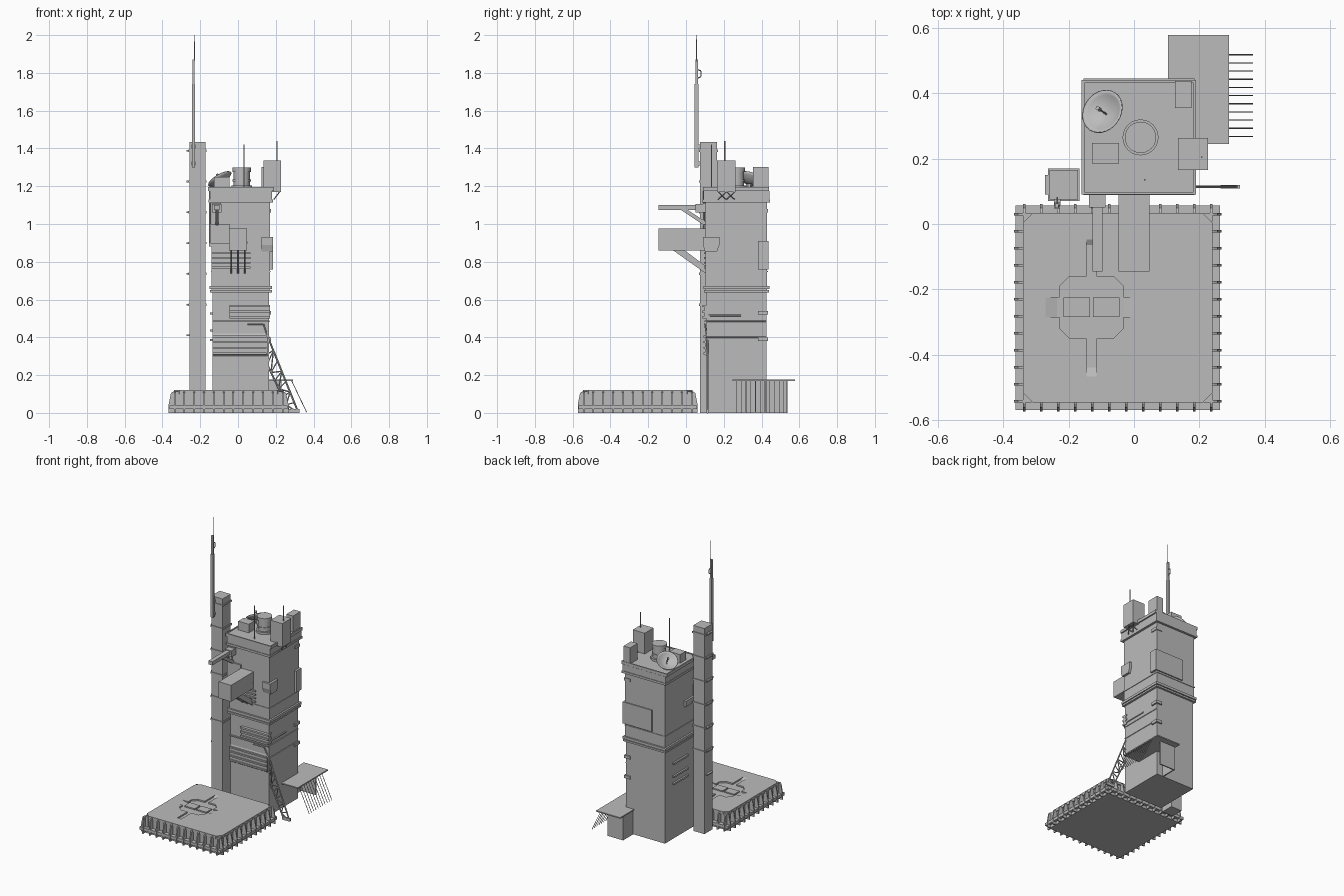
import bpy, bmesh, math
from mathutils import Vector, Matrix

default_cube = bpy.data.objects.get("Cube")
if default_cube:
    bpy.data.objects.remove(default_cube, do_unlink=True)

GREY = (.5, .5, .5, 1)
concrete = bpy.data.materials.new("concrete grey")
concrete.use_nodes = True
concrete.diffuse_color = GREY
concrete.node_tree.nodes["Principled BSDF"].inputs["Base Color"].default_value = GREY


def part(name, *shapes):
    """Join several shapes into one named object."""
    bm = bmesh.new()
    for shape in shapes:
        shape(bm)
    bmesh.ops.recalc_face_normals(bm, faces=bm.faces)
    mesh = bpy.data.meshes.new(name)
    bm.to_mesh(mesh)
    bm.free()
    mesh.materials.append(concrete)
    obj = bpy.data.objects.new(name, mesh)
    bpy.context.scene.collection.objects.link(obj)
    return obj


def around(middle, size):
    return (middle - size / 2, middle + size / 2)


def grown(span, amount):
    return (span[0] - amount, span[1] + amount)


def box(x, y, z, chamfer=0):
    def make(bm):
        verts = bmesh.ops.create_cube(bm, size=2)["verts"]
        upright = {e for v in verts for e in v.link_edges
                   if e.verts[0].co.xy == e.verts[1].co.xy}
        for v in verts:
            v.co = [span[c > 0] for span, c in zip((x, y, z), v.co)]
        if chamfer:
            bmesh.ops.bevel(bm, geom=list(upright), offset=chamfer, segments=1, affect='EDGES')
    return make


def prism(points, along, turn=Matrix()):
    def make(bm):
        start = [bm.verts.new(turn @ Vector(p)) for p in points]
        end = [bm.verts.new(turn @ (Vector(p) + Vector(along))) for p in points]
        bm.faces.new(start)
        bm.faces.new(end)
        for i in range(len(start)):
            bm.faces.new((start[i - 1], start[i], end[i], end[i - 1]))
    return make


def side_profile(x, points):
    """Extrude a y-z outline across an x span."""
    return prism([(x[0], y, z) for y, z in points], (x[1] - x[0], 0, 0))


def rod(start, end, radius, tip=None, sides=6):
    def make(bm):
        start_point, axis = Vector(start), Vector(end) - Vector(start)
        place = Matrix.Translation(start_point + axis / 2) @ axis.to_track_quat('Z', 'Y').to_matrix().to_4x4()
        bmesh.ops.create_cone(bm, cap_ends=True, segments=sides, radius1=radius,
                              radius2=radius if tip is None else tip, depth=axis.length, matrix=place)
    return make


def post(spot, z, radius, tip=None, sides=6):
    return rod((*spot, z[0]), (*spot, z[1]), radius, tip, sides)


def smooth(obj):
    bpy.ops.object.select_all(action='DESELECT')
    bpy.context.view_layer.objects.active = obj
    obj.select_set(True)
    bpy.ops.object.shade_smooth_by_angle()


# Landing pad: an inset floor, a wide ledge, a core and a chamfered deck
PAD_X, PAD_Y, PAD_HALF, DECK = -.05, -.256, .313, .12
pad_x, pad_y = around(PAD_X, PAD_HALF * 2), around(PAD_Y, PAD_HALF * 2)
part("pad_floor", box(grown(pad_x, -.02), grown(pad_y, -.02), (0, .03)))
part("pad_ledge", box(pad_x, pad_y, (.02, .04)))
part("pad_core", box(grown(pad_x, -.03), grown(pad_y, -.03), (.03, .11)))
deck = part("pad_deck", box(grown(pad_x, -.023), grown(pad_y, -.023), (.1, DECK), chamfer=.03))

# Buttress ribs repeated along the four sides
rib_outline = [(-.004, 0), (-.004, .045), (.008, .105), (.02, DECK - .007), (.05, DECK - .007), (.05, 0)]
ribs = []
for side in range(4):
    turn = Matrix.Translation((PAD_X, PAD_Y, 0)) @ Matrix.Rotation(side * math.pi / 2, 4, 'Z')
    for i in range(12):
        offset = (i - 5.5) * .052
        outline = [(offset - .004, depth - PAD_HALF, z) for depth, z in rib_outline]
        ribs.append(prism(outline, (.008, 0, 0), turn))
part("pad_ribs", *ribs)

# Sunken bay in the deck, with ramps running into it
BAY_X, BAY_Y, FLOOR, OVER = -.13, -.255, .107, DECK + .001
long_ramp = [(-.47, OVER), (-.43, FLOOR), (-.07, FLOOR), (-.045, OVER)]
cross_ramp = [(-.275, OVER), (-.225, FLOOR), (-.04, FLOOR), (.005, OVER)]
cutters = [
    part("bay_cutter", box(around(BAY_X, .195), around(BAY_Y, .19), (FLOOR, .2), chamfer=.03)),
    part("long_ramp_cutter", side_profile(around(BAY_X, .03), long_ramp)),
    part("cross_ramp_cutter", prism([(x, BAY_Y - .03, z) for x, z in cross_ramp], (0, .06, 0))),
]
bpy.context.view_layer.objects.active = deck
for cutter in cutters:
    cut = deck.modifiers.new("recess", 'BOOLEAN')
    cut.operation, cut.object, cut.solver = 'DIFFERENCE', cutter, 'EXACT'
    bpy.ops.object.modifier_apply(modifier=cut.name)
    bpy.data.objects.remove(cutter, do_unlink=True)
part("bay_covers", *[box(around(BAY_X + shift, .08), around(BAY_Y, .06), (.1, DECK - .002))
                     for shift in (-.045, .045)])

# Main tower: shaft, ledges and cap
LEFT, RIGHT, FRONT, BACK, ROOF = -.135, .165, .108, .425, 1.19
PROUD = FRONT - .012


def tier(low, high, out):
    return box((LEFT - out, RIGHT + out), (FRONT - out, BACK + out), (low, high))


def front_plate(x, low, high, out=.01):
    return box(x, (FRONT - out, FRONT + out), (low, high))


part("tower_shaft", tier(0, .64, 0))
part("tower_upper_shaft", tier(.64, 1.14, .004))
part("tower_ledges", tier(.638, .65, .014), tier(.655, .672, .016), tier(.745, .752, .008))
part("tower_cap", tier(1.115, 1.13, .02), tier(1.13, 1.175, .016))
cap_x, cap_y = (-.16, .19), (.09, .44)
part("tower_roof", box(cap_x, cap_y, (1.175, ROOF)))
parapet_z = (ROOF, ROOF + .005)
part("parapet", *[box(around(x, .008), cap_y, parapet_z) for x in grown(cap_x, -.004)],
     *[box(cap_x, around(y, .008), parapet_z) for y in grown(cap_y, -.004)])

# Front cladding: apron, louvres, slats and pipes
part("front_apron", side_profile((LEFT, .155), [(FRONT, .3), (.1, .31), (.1, .4), (FRONT, .42)]))
part("front_bands", *[front_plate((LEFT, .15), z, z + .01, out=.016) for z in (.31, .34, .37, .4)],
     front_plate((LEFT, RIGHT), .48, .488))
louvre_x = (-.045, .17)
part("front_louvre", front_plate(louvre_x, .5, .57),
     *[front_plate(louvre_x, z, z + .012, out=.02) for z in (.5, .53, .56)])
part("front_slats", *[front_plate((-.14, .065), z, z + .01, out=.014) for z in (.765, .79, .815, .84)])
part("front_panels", front_plate((-.145, -.045), .9, 1, out=.014),
     front_plate((-.14, -.09), 1.06, 1.11, out=.018))
part("front_pipes", post((-.148, PROUD), (.9, ROOF), .005), post((-.11, PROUD), (.99, 1.09), .005),
     rod((-.145, PROUD, .9), (.05, PROUD, .9), .004))

# Docking arm and upper beam, both carried on braces
arm_y = (-.145, FRONT)
part("docking_arm", box(around(0, .095), arm_y, (.86, .975)))
part("docking_arm_braces", *[
    side_profile(around(x, .008), [(-.07, .862), (-.01, .862), (FRONT, .775), (FRONT, .735)])
    for x in (-.035, 0, .035)])
BEAM = -.112
part("upper_beam", box(around(BEAM, .03), arm_y, (1.075, 1.1)),
     box(around(BEAM, .05), (.05, FRONT), (1.06, 1.105)))
part("upper_beam_brace", side_profile(
    around(BEAM, .016), [(-.035, 1.08), (0, 1.08), (FRONT, 1.01), (FRONT, .985)]))

# Boxes, brackets and pipes on the tower sides
part("corner_pod", side_profile(
    (.125, .185), [(.09, .89), (.1, .855), (.165, .855), (.177, .89), (.177, .93), (.09, .93)]))
part("rear_corner_box", box((-.04, .184), (.38, .437), (.76, .91)))
part("corner_brackets", *[box((.13, .175), (.38, .434), (z, z + .02)) for z in (.38, .52, 1.06)])
part("side_pipes", rod((RIGHT, FRONT, .515), (RIGHT, .29, .515), .006),
     *[rod((RIGHT, FRONT, z), (RIGHT, BACK, z), .004) for z in (.4, .485)])
part("left_side_strips", *[box((LEFT - .012, LEFT), (.18, .34), (z, z + .012)) for z in (.38, .43, .52)],
     box((LEFT - .018, LEFT), (.11, .22), (.88, .92)))

# Service column with regular bands and side fittings
column_x, column_y = (-.258, -.172), (.075, .165)
levels = [.41 + .163 * i for i in range(7)]
part("service_column", box(column_x, column_y, (0, 1.435)))
part("column_bands", *[box(grown(column_x, .005), grown(column_y, .005), around(z, .012)) for z in levels[1:]])
part("column_fittings", *[box(around(column_x[0], .03), grown(column_y, -.015), around(z, .008)) for z in levels])

# Slender mast fixed to the column front
MAST, MAST_Y = -.235, .056
part("mast", box(around(MAST, .016), around(MAST_Y, .02), (1.3, 1.74)),
     box(around(MAST, .012), around(MAST_Y, .014), (1.74, 1.87)),
     *[box(around(MAST, .02), (MAST_Y, .08), around(z, .02)) for z in (1.32, 1.41)])
part("mast_tip", post((MAST + .005, MAST_Y), (1.86, 2), .003, tip=.0015))
part("mast_hoop", post((MAST, .08), (1.78, 1.81), .003),
     *[rod((MAST, MAST_Y, z), (MAST, .08, end), .003) for z, end in ((1.77, 1.78), (1.82, 1.81))])

# Rooftop machinery
VENT = (.02, .265)
smooth(part("roof_vent", *[post(VENT, (ROOF + low, ROOF + high), radius, sides=24) for low, high, radius in
                           ((0, .015, .055), (0, .1, .043), (.035, .045, .048), (.085, .108, .048))]))
part("roof_tower_box", box((.135, .227), (.165, .263), (1.17, 1.335)))
part("roof_back_box", box((.125, .176), (.355, .438), (ROOF, 1.302)))
part("roof_low_box", box((-.128, -.046), (.185, .248), (ROOF, 1.25)))
part("roof_aerials", post((.033, .135), (ROOF, 1.42), .003), post((.207, .205), (1.33, 1.44), .003))
part("box_truss", *[rod((.19, a, 1.13), (.22, b, 1.17), .003)
                    for y in (.17, .215) for a, b in ((y, y + .043), (y + .043, y))])

# Dish: a shallow bowl turned round its axis and tilted outwards
def bowl(bm):
    steps = [i / 6 for i in range(7)]
    rim = [bm.verts.new((.07 * s, 0, .028 * s * s)) for s in steps]
    edges = [bm.edges.new(pair) for pair in zip(rim, rim[1:])]
    bmesh.ops.spin(bm, geom=rim + edges, axis=(0, 0, 1), cent=(0, 0, 0), angle=math.tau, steps=28)
    bmesh.ops.remove_doubles(bm, verts=bm.verts, dist=.0005)


hub, aim = Vector((-.083, .335, 1.215)), Vector((-.5, .35, .85)).normalized()
dish = part("dish", bowl)
dish.location = hub
dish.rotation_euler = aim.to_track_quat('Z', 'Y').to_euler()
dish.modifiers.new("thickness", 'SOLIDIFY').thickness = .004
smooth(dish)
part("dish_mount", post(hub.xy, (ROOF, hub.z), .014))
part("dish_feed", rod(hub, hub + aim * .055, .003), rod(hub + aim * .045, hub + aim * .06, .007))

# Flat lattice strut leaning on the front corner
BAYS, PLANE = 7, .114


def rail(foot, head):
    return [Vector((foot, PLANE, 0)).lerp(Vector((head[0], PLANE, head[1])), i / BAYS) for i in range(BAYS + 1)]


inner, outer = rail(.275, (LEFT * -1, .3)), rail(.32, (RIGHT, .385))
lattice = [rod(side[0], side[-1], .005) for side in (inner, outer)]
for i in range(BAYS):
    near, far = (inner, outer) if i % 2 else (outer, inner)
    lattice += [rod(near[i], far[i + 1], .0035), rod(inner[i + 1], outer[i + 1], .003)]
part("lattice_strut", *lattice)
part("lattice_foot", box((.265, .325), around(PLANE, .012), (0, .02)))
part("lattice_tie", rod((.05, .1, .47), (.135, .1, .47), .004), rod((.135, .1, .47), (RIGHT, PLANE, .38), .004))

# Rear annex: two walls under an overhanging roof, with slanted stakes
EAVES = .168
part("annex_walls", box((.11, .118), (BACK, .537), (0, EAVES)), box((.11, .23), (.529, .537), (0, EAVES)))
part("annex_roof", box((.104, .29), (.245, .578), (EAVES, EAVES + .008)))
part("annex_stakes", *[rod((.285, y, EAVES), (.363, y, .004), .002) for y in [.268 + i / 40 for i in range(11)]])
